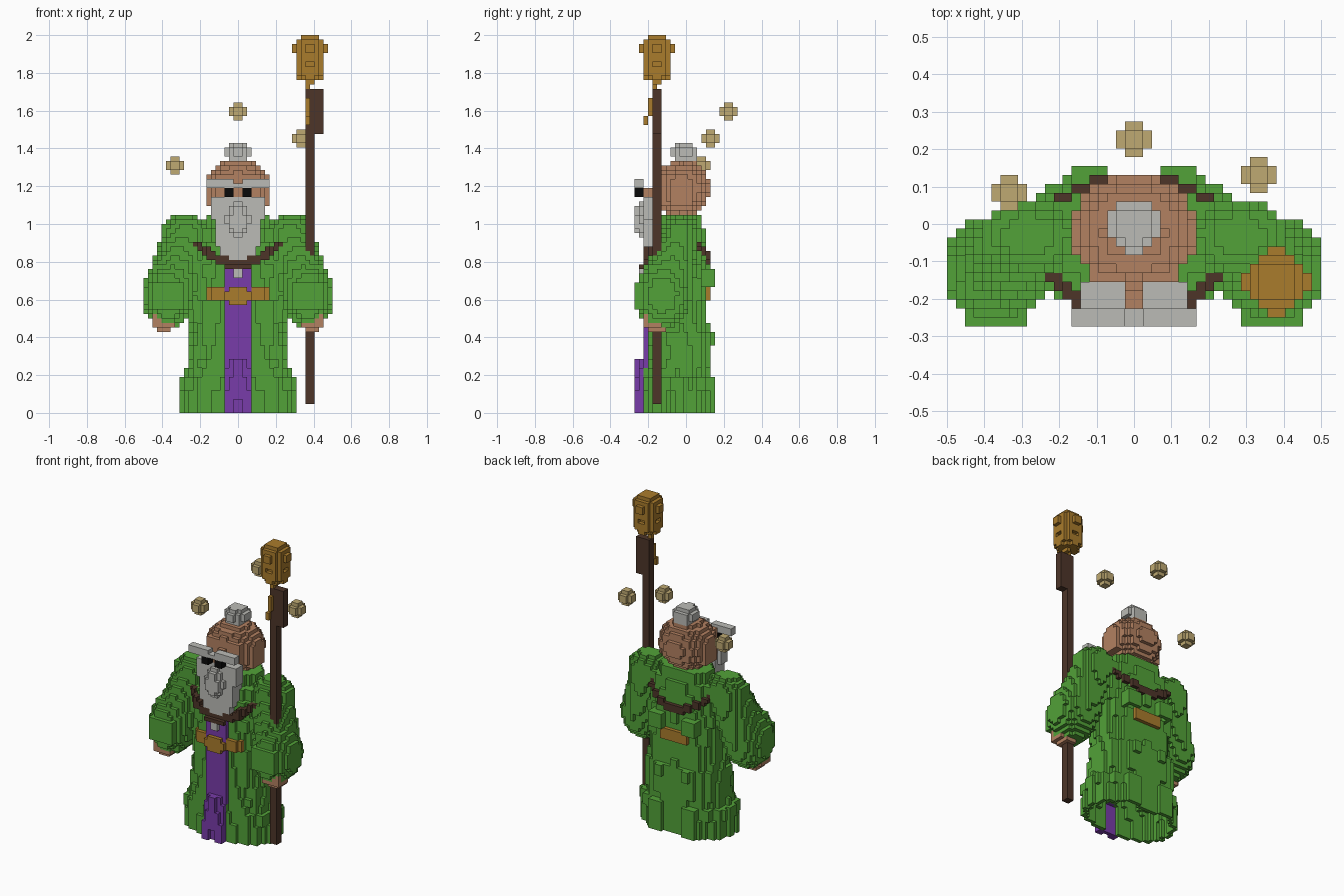
import bpy
from math import atan2, sin

if "Cube" in bpy.data.objects:
    bpy.data.objects.remove(bpy.data.objects["Cube"])

V = 2 / 84  # edge length of one block
GREEN, PURPLE = (0.085, 0.36, 0.04), (0.19, 0.045, 0.4)
SKIN, BROWN = (0.45, 0.22, 0.12), (0.075, 0.036, 0.022)
GOLD, TAN = (0.4, 0.2, 0.025), (0.52, 0.4, 0.17)
BLACK, GREY = (0.003, 0.003, 0.003), (0.5, 0.5, 0.47)
SIDES = {  # face corners for each neighbour direction
    (1, 0, 0): [(1, 0, 0), (1, 1, 0), (1, 1, 1), (1, 0, 1)],
    (-1, 0, 0): [(0, 0, 0), (0, 0, 1), (0, 1, 1), (0, 1, 0)],
    (0, 1, 0): [(0, 1, 0), (0, 1, 1), (1, 1, 1), (1, 1, 0)],
    (0, -1, 0): [(0, 0, 0), (1, 0, 0), (1, 0, 1), (0, 0, 1)],
    (0, 0, 1): [(0, 0, 1), (1, 0, 1), (1, 1, 1), (0, 1, 1)],
    (0, 0, -1): [(0, 0, 0), (0, 1, 0), (1, 1, 0), (1, 0, 0)]}
mats = {}


def part(name, color, inside):
    """Make a block mesh of every grid cell whose centre is inside."""
    cells = {(i, j, k) for i in range(-21, 21) for j in range(-11, 12) for k in range(84)
             if inside((i + .5) * V, j * V, (k + .5) * V)}
    index, faces = {}, []
    for i, j, k in sorted(cells):
        for d, corners in SIDES.items():
            if (i + d[0], j + d[1], k + d[2]) not in cells:
                faces.append([index.setdefault((i + a, j + b, k + c), len(index))
                              for a, b, c in corners])
    mesh = bpy.data.meshes.new(name)
    mesh.from_pydata([(i * V, (j - .5) * V, k * V) for i, j, k in index], [], faces)
    ob = bpy.data.objects.new(name, mesh)
    bpy.context.collection.objects.link(ob)
    if color not in mats:
        mats[color] = bpy.data.materials.new("paint")
        mats[color].diffuse_color = (*color, 1)
    mesh.materials.append(mats[color])


def box(x0, x1, y0, y1, z0, z1):
    return lambda x, y, z: x0 < x < x1 and y0 < y < y1 and z0 < z < z1


def ball(cx, cy, cz, rx, ry, rz):
    return lambda x, y, z: ((x - cx) / rx)**2 + ((y - cy) / ry)**2 + ((z - cz) / rz)**2 < 1


def union(*fs):
    return lambda x, y, z: any(f(x, y, z) for f in fs)


def mirror(f):
    return lambda x, y, z: f(abs(x), y, z)


# Robe: stacked oval tiers with vertical folds (top z, half width, front y, back y)
TIERS = [(0.19, .305, -.222, .133), (0.28, .265, -.215, .13), (0.43, .265, -.2, .13),
         (0.78, .245, -.2, .115), (0.9, .24, -.19, .105), (0.98, .22, -.16, .098),
         (1.05, .17, -.12, .09)]
back_folds = mirror(union(box(.07, .168, 0, .156, 0, .19), box(.07, .13, 0, .156, .35, .43),
                          box(.07, .168, 0, .156, .67, .77)))


def robe(x, y, z):
    if back_folds(x, y, z):
        return True
    for top, rx, y0, y1 in TIERS:
        if z < top:
            u, w = x / rx, (y - (y0 + y1) / 2) / ((y1 - y0) / 2)
            fold = 0.09 * sin(14 * atan2(w, abs(u)) + 2 * int(z / .12)) if z < .8 else 0
            return abs(u)**2.5 + abs(w)**2.5 < 1 + fold
    return False


def shell(x, y, z):
    """Cells lying directly on the robe surface."""
    return not robe(x, y, z) and any(robe(x + a, y + b, z) for a, b in
                                     ((V, 0), (-V, 0), (0, V), (0, -V)))


def robe_wall(x, y, z):
    """One block thick cloth, open at the hem and behind the front flap."""
    if not robe(x, y, z) or (abs(x) < .048 and y < 0 and z < .2):
        return False
    return not all(robe(x + a, y + b, z + c) for a, b, c in
                   ((V, 0, 0), (-V, 0, 0), (0, V, 0), (0, -V, 0), (0, 0, V)))


part("robe", GREEN, robe_wall)

# Sleeves: round shoulder, full cuff, and balls bridging the two
steps = [ball(.28, -.03, .945, .128, .1, .112), ball(.37, -.125, .625, .138, .15, .18),
         box(.24, .5, -.19, -.07, .55, .7), box(.29, .45, -.275, -.15, .55, .7),
         box(.28, .455, -.2, -.05, .475, .78), box(.36, .405, -.09, .02, .87, 1.0)]
for n in range(1, 6):
    t = n / 6
    steps.append(ball(.28 + .075 * t, -.03 - .09 * t, .94 - .31 * t,
                      .118 + .02 * t, .1 + .04 * t, .112 + .06 * t))
part("sleeves", GREEN, mirror(union(*steps)))
part("hands", SKIN, mirror(union(box(.355, .43, -.205, -.11, .43, .5),
                                 box(.33, .455, -.215, -.13, .455, .5),
                                 box(.4, .455, -.23, -.18, .475, .525))))

# Front sash, hem flap, belt and cord follow the robe surface
part("sash", PURPLE, lambda x, y, z: abs(x) < .071 and y < -.1 and z < .78 and shell(x, y, z))
part("hem_flap", PURPLE, union(box(-.048, .048, -.28, -.22, .06, .2),
                               box(-.025, .025, -.28, -.22, .19, .285),
                               mirror(box(.024, .071, -.28, -.22, 0, .12))))
part("belt", GOLD, lambda x, y, z: abs(x) < (.17 if y < 0 else .1)
     and .595 < z < .66 and shell(x, y, z))
part("buckle", GOLD, union(box(-.048, .048, -.26, -.2, .57, .67),
                           box(-.08, .08, -.26, -.2, .595, .645)))


def cord(x, y, z):
    low = (.76 if y < 0 else .782) + 2.3 * x * x
    return low < z < low + .055 and abs(x) < .262 and (shell(x, y, z) or shell(x, y + V, z))


part("neck_cord", BROWN, cord)

# Head
part("head", SKIN, union(ball(0, -.02, 1.19, .172, .15, .152),
                         mirror(box(.1, .168, -.08, .03, 1.1, 1.25)),
                         box(-.045, .045, .1, .131, 1.15, 1.24),
                         box(-.025, .025, -.23, -.1, 1.14, 1.2),
                         box(-.11, .11, -.165, -.1, 1.09, 1.27)))
part("hair_bun", GREY, union(ball(0, -.005, 1.38, .075, .07, .056),
                             box(-.048, .048, -.06, .05, 1.31, 1.41)))
part("beard", GREY, union(box(-.12, .12, -.225, -.13, .98, 1.145),
                          mirror(box(.05, .143, -.225, -.15, 1.03, 1.145)),
                          box(-.12, .12, -.225, -.16, .88, .99),
                          box(-.096, .096, -.225, -.16, .82, .89),
                          ball(0, -.225, 1.02, .065, .05, .1),
                          box(-.025, .025, -.25, -.2, .72, .77)))
part("eyebrows", GREY, mirror(box(.02, .168, -.275, -.225, 1.19, 1.24)))
part("brow_bridge", GREY, box(-.025, .025, -.275, -.225, 1.19, 1.215))
part("eyes", BLACK, mirror(box(.023, .073, -.275, -.225, 1.143, 1.19)))

# Staff with a golden carved top
part("staff", BROWN, union(box(.355, .406, -.18, -.13, .047, 1.72),
                           box(.38, .455, -.18, -.13, 1.48, 1.72)))
part("staff_vine", GOLD, union(box(.355, .38, -.205, -.18, 1.57, 1.67),
                               box(.355, .38, -.23, -.205, 1.53, 1.57),
                               box(.355, .38, -.18, -.155, 1.66, 1.78),
                               box(.38, .406, -.18, -.13, 1.74, 1.78)))
CX, CY = .381, -.155


def staff_top(x, y, z):
    a, b = sorted((abs(x - CX), abs(y - CY)))
    if 1.9 < z < 1.955 and b < .096 and a < .026:
        return True  # side knobs
    if not 1.76 < z < 2 or b > .073:
        return False
    if b > .048 and (z > 1.976 or 1.83 < z < 1.855 and a < .03):
        return False
    return a < (.05 if 1.79 < z < 1.97 else .027) or b < .05


part("staff_top", GOLD, staff_top)

# Floating motes: small rounded block balls
for n, (cx, cy, cz) in enumerate([(0, .226, 1.6), (.333, .131, 1.452), (-.333, .083, 1.31)]):
    part(f"mote_{n + 1}", TAN, union(*[
        box(cx - s[0], cx + s[0], cy - s[1], cy + s[1], cz - s[2], cz + s[2])
        for s in ((.047, .026, .026), (.026, .047, .026), (.026, .026, .047))]))

for m in bpy.data.materials:
    if m.users and not m.is_grease_pencil:
        m.use_nodes = True
        m.node_tree.nodes["Principled BSDF"].inputs["Base Color"].default_value = m.diffuse_color
